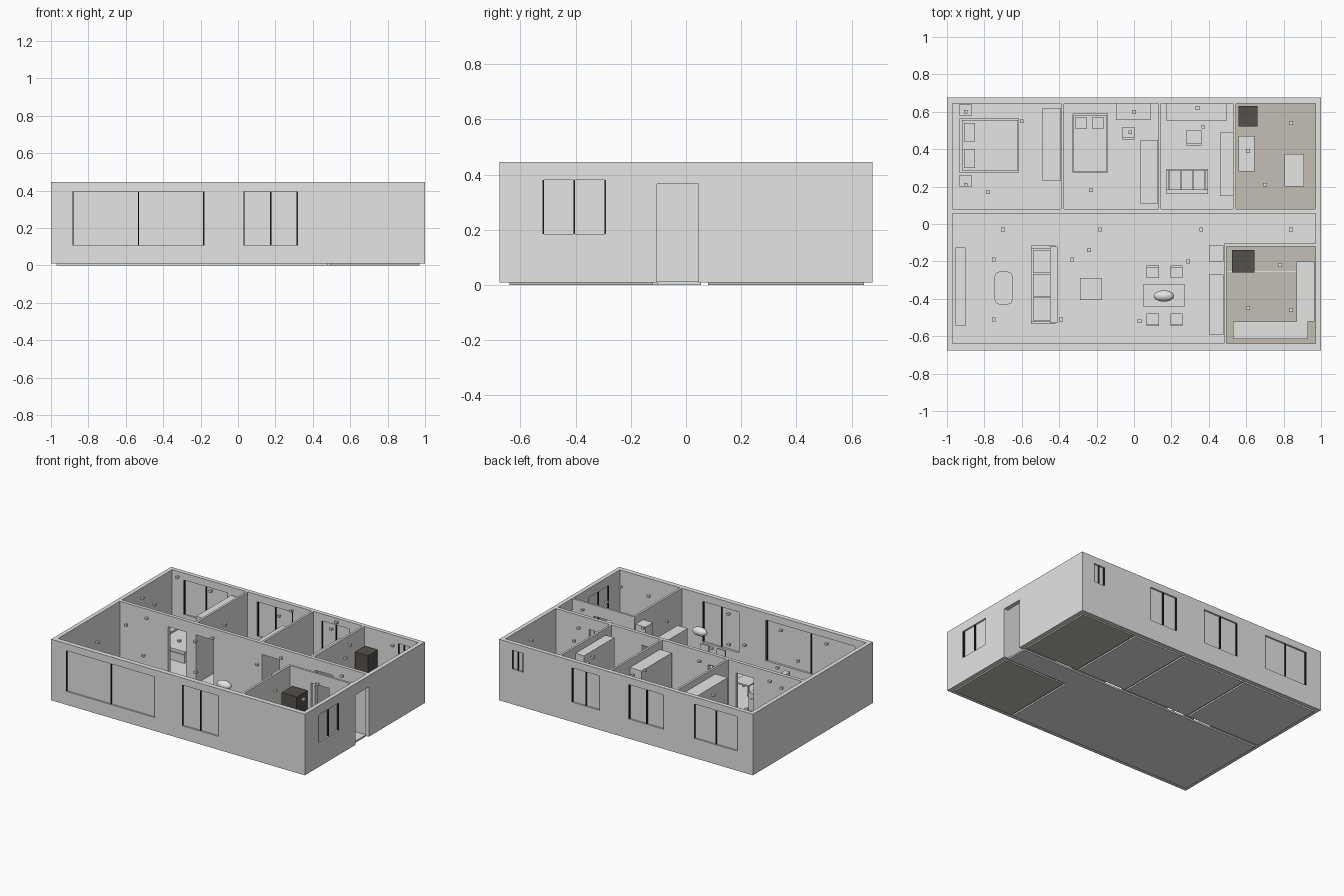
import bpy
import bmesh
from mathutils import Matrix, Vector

default_cube = bpy.data.objects.get("Cube")
if default_cube:
    bpy.data.objects.remove(default_cube, do_unlink=True)


def make_material(name, red, green, blue):
    material = bpy.data.materials.new(name)
    material.use_nodes = True
    colour = (red, green, blue, 1)
    material.diffuse_color = colour
    material.node_tree.nodes["Principled BSDF"].inputs["Base Color"].default_value = colour
    return material


GREY = make_material("plaster grey", .78, .78, .77)
TILE = make_material("warm floor tile", .55, .52, .46)
DARK = make_material("dark brown appliance", .09, .08, .07)
BLACK = make_material("black window frame", .02, .02, .02)

FLOOR, TOP, DOOR_TOP = .012, .445, .365


def finish(name, mesh_data, material):
    mesh = bpy.data.meshes.new(name)
    mesh_data.to_mesh(mesh)
    mesh_data.free()
    mesh.materials.append(material)
    part = bpy.data.objects.new(name, mesh)
    bpy.context.collection.objects.link(part)
    return part


def boxes(name, spans, material=GREY):
    """One object from boxes given as (x0, x1, y0, y1, z0, z1)."""
    mesh_data = bmesh.new()
    for x0, x1, y0, y1, z0, z1 in spans:
        low, high = Vector((x0, y0, z0)), Vector((x1, y1, z1))
        place = Matrix.Translation((low + high) / 2) @ Matrix.Diagonal((*(high - low), 1))
        bmesh.ops.create_cube(mesh_data, size=1, matrix=place)
    return finish(name, mesh_data, material)


def prism(name, outline, bottom, top, material=GREY):
    """Extrude a flat outline straight up."""
    mesh_data = bmesh.new()
    face = mesh_data.faces.new([mesh_data.verts.new((x, y, bottom)) for x, y in outline])
    raised = bmesh.ops.extrude_face_region(mesh_data, geom=[face])["geom"]
    verts = [item for item in raised if isinstance(item, bmesh.types.BMVert)]
    bmesh.ops.translate(mesh_data, verts=verts, vec=(0, 0, top - bottom))
    bmesh.ops.recalc_face_normals(mesh_data, faces=mesh_data.faces)
    return finish(name, mesh_data, material)


# Wall block, hollowed by rooms and pierced by openings
walls = boxes("walls", [(-1, 1, -.675, .675, .01, TOP)])


def cut(name, *span):
    cutter = boxes(name + "_cutter", [span])
    cutter.hide_render = True
    cutter.hide_viewport = True
    cutter.display_type = "WIRE"
    modifier = walls.modifiers.new(name, "BOOLEAN")
    modifier.operation = "DIFFERENCE"
    modifier.solver = "EXACT"
    modifier.object = cutter


rooms = [
    ("main_bedroom", -.97, -.39, .08, .645, GREY),
    ("second_bedroom", -.375, .13, .08, .645, GREY),
    ("study", .145, .53, .08, .645, GREY),
    ("bathroom", .545, .97, .08, .645, TILE),
    ("kitchen", .495, .97, -.64, -.12, TILE),
]
for name, x0, x1, y0, y1, material in rooms:
    cut(name, x0, x1, y0, y1, -.1, 1)
    boxes(name + "_floor", [(x0, x1, y0, y1, 0, FLOOR)], material)
cut("living_room", -.97, .48, -.64, .055, -.1, 1)
cut("hall", .4, .97, -.105, .055, -.1, 1)
prism("living_floor", [(-.97, -.64), (.48, -.64), (.48, -.105), (.97, -.105),
                       (.97, .055), (-.97, .055)], 0, FLOOR)

# Doorways
for name, left in (("main_bedroom", -.59), ("second_bedroom", -.37),
                   ("study", .15), ("bathroom", .57)):
    cut(name + "_doorway", left, left + .14, .04, .1, -.1, DOOR_TOP)
cut("kitchen_doorway", .66, .8, -.14, -.09, -.1, DOOR_TOP)
cut("front_doorway", .95, 1.1, -.105, .045, -.1, DOOR_TOP)


def window(name, start, end, z0, z1, side):
    """Opening with a recessed pane and deep, slim upright bars."""
    def span(a, b, near, far, low, high):
        if side == "front":
            return (a, b, -far, -near, low, high)
        if side == "back":
            return (a, b, near, far, low, high)
        return (near, far, a, b, low, high)
    face = 1 if side == "side" else .675
    bar = .006
    cut(name, *span(start, end, face - .1, face + .1, z0, z1))
    boxes(name + "_pane", [span(start, end, face - .02, face - .012, z0, z1)])
    middle = (start + end) / 2
    boxes(name + "_bars", [span(a, a + bar, face - .028, face - .002, z0, z1)
                           for a in (start, middle - bar / 2, end - bar)], BLACK)


window("living_window", -.885, -.18, .105, .395, "front")
window("dining_window", .03, .32, .105, .395, "front")
window("kitchen_window", -.52, -.29, .185, .38, "side")
window("main_bedroom_window", -.88, -.535, .15, .395, "back")
window("second_bedroom_window", -.3, -.02, .15, .395, "back")
window("study_window", .205, .43, .15, .395, "back")
window("bathroom_window", .81, .9, .26, .395, "back")


# Furniture helpers
def block(name, x0, x1, y0, y1, height, material=GREY):
    return boxes(name, [(x0, x1, y0, y1, FLOOR, height)], material)


def table(name, x0, x1, y0, y1, height):
    leg = .01
    spans = [(x0, x1, y0, y1, height - leg, height)]
    for x in (x0, x1 - leg):
        for y in (y0, y1 - leg):
            spans.append((x, x + leg, y, y + leg, FLOOR, height - leg))
    return boxes(name, spans)


def chair(name, x, y, facing, size=.065):
    half = size / 2
    table(name + "_seat", x - half, x + half, y - half, y + half, .08)
    back = y - facing * (half - .005)
    boxes(name + "_back", [(x - half, x + half, back - .005, back + .005, .08, .15)])


def cushions(name, spans, low, high):
    boxes(name, [(*span, low, high) for span in spans])


# Main bedroom
block("main_bed", -.935, -.615, .275, .565, .07)
cushions("main_mattress", [(-.92, -.62, .285, .555)], .07, .09)
cushions("main_pillows", [(-.91, -.85, y, y + .1) for y in (.3, .44)], .09, .105)
for name, y in (("near_nightstand", .2), ("far_nightstand", .58)):
    block(name, -.935, -.865, y, y + .06, .08)
block("main_wardrobe", -.49, -.392, .23, .62, .4)

# Second bedroom
block("second_bed", -.33, -.14, .275, .59, .07)
cushions("second_mattress", [(-.325, -.145, .28, .58)], .07, .09)
cushions("second_pillows", [(x, x + .065, .51, .57) for x in (-.315, -.225)], .09, .105)
table("second_desk", -.095, .09, .555, .643, .125)
chair("second_desk_chair", -.03, .485, 1)
block("second_wardrobe", .035, .128, .11, .45, .39)

# Study
table("study_desk", .175, .495, .55, .643, .125)
chair("study_chair", .32, .46, 1, .08)
block("study_wardrobe", .46, .528, .15, .49, .4)
block("study_sofa_base", .175, .395, .16, .295, .05)
block("study_sofa_back", .175, .395, .16, .185, .13)
cushions("study_sofa_arms", [(x, x + .012, .16, .29) for x in (.175, .383)], .05, .095)
cushions("study_sofa_cushions", [(x, x + .062, .185, .29) for x in (.19, .254, .318)], .05, .075)

# Bathroom
block("bathroom_cabinet", .56, .66, .52, .63, .315, DARK)
block("washbasin_unit", .56, .645, .28, .47, .13)
block("bathroom_bench", .805, .91, .2, .375, .08)

# Living room
block("media_unit", -.955, -.9, -.545, -.125, .08)
block("sofa_base", -.55, -.41, -.53, -.12, .05)
block("sofa_back", -.45, -.41, -.53, -.12, .14)
cushions("sofa_arms", [(-.55, -.42, y, y + .015) for y in (-.535, -.13)], .02, .1)
cushions("sofa_cushions", [(-.54, -.45, y, y + .122) for y in (-.515, -.388, -.261)], .05, .08)
table("side_table", -.29, -.17, -.405, -.29, .09)
coffee_table = block("coffee_table", -.745, -.65, -.43, -.255, .07)
mesh_data = bmesh.new()
mesh_data.from_mesh(coffee_table.data)
uprights = [edge for edge in mesh_data.edges
            if abs(edge.verts[0].co.z - edge.verts[1].co.z) > .01]
bmesh.ops.bevel(mesh_data, geom=uprights, offset=.025, segments=4,
                profile=.5, affect="EDGES")
mesh_data.to_mesh(coffee_table.data)
mesh_data.free()

# Dining area
table("dining_table", .05, .27, -.445, -.32, .125)
for column, x in (("left", .1), ("right", .228)):
    chair("back_" + column + "_dining_chair", x, -.255, -1)
    chair("front_" + column + "_dining_chair", x, -.512, 1)
block("sideboard", .4, .478, -.59, -.27, .2)
block("tall_cabinet", .4, .478, -.2, -.115, .39)
mesh_data = bmesh.new()
bmesh.ops.create_uvsphere(
    mesh_data, u_segments=24, v_segments=12, radius=1,
    matrix=Matrix.Translation((.16, -.385, .32)) @ Matrix.Diagonal((.055, .03, .03, 1)))
for face in mesh_data.faces:
    face.smooth = True
finish("pendant_lamp", mesh_data, GREY)

# Kitchen
prism("kitchen_counter", [(.53, -.615), (.93, -.615), (.93, -.52), (.965, -.52),
                          (.965, -.2), (.87, -.2), (.87, -.52), (.53, -.52)], FLOOR, .145)
block("refrigerator", .525, .645, -.26, -.14, .315, DARK)
block("floor_threshold", .497, .87, -.257, -.251, .016)

# Small ceiling spots
spots = [(-.6, .55), (-.78, .17), (-.9, .6), (-.9, .21), (-.23, .18), (0, .6), (-.02, .49),
         (.34, .62), (.37, .52), (.84, .54), (.7, .21), (.61, .39), (-.33, -.19),
         (-.39, -.51), (-.24, -.14), (.29, -.2), (.03, -.52), (.78, -.22), (.61, -.45),
         (.84, -.46), (-.75, -.19), (-.75, -.51)]
spots += [(x, -.03) for x in (-.7, -.18, .36, .84)]
boxes("ceiling_spots", [(x - .01, x + .01, y - .01, y + .01, .42, .435) for x, y in spots])
